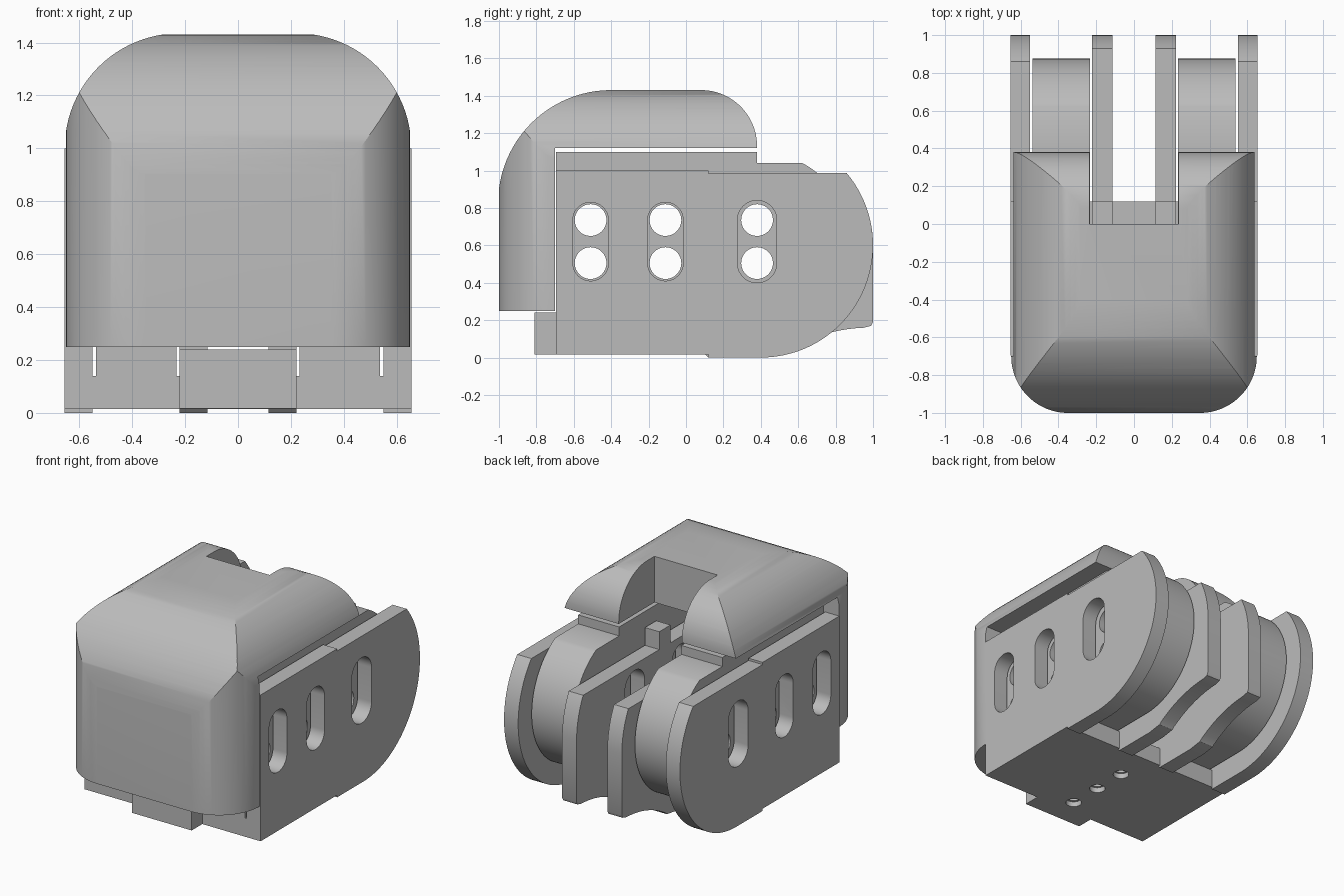
import bpy, bmesh
from math import cos, sin, radians
from mathutils import Vector

default = bpy.data.objects.get("Cube")
if default:
    bpy.data.objects.remove(default, do_unlink=True)

grey = bpy.data.materials.new("plain grey")
grey.use_nodes = True
COLOUR = (0.5, 0.5, 0.5, 1)
grey.diffuse_color = COLOUR
grey.node_tree.nodes["Principled BSDF"].inputs["Base Color"].default_value = COLOUR


def arc(cu, cv, r, start, end, n=24):
    """Points of an arc, angles in degrees."""
    angles = [radians(start + (end - start) * i / n) for i in range(n + 1)]
    return [(cu + r * cos(a), cv + r * sin(a)) for a in angles]


def prism(name, profile, axis, lo, hi):
    """Extrude a closed 2D profile along one axis."""
    place = {"x": lambda u, v, t: (t, u, v),
             "y": lambda u, v, t: (u, t, v),
             "z": lambda u, v, t: (u, v, t)}[axis]
    bm = bmesh.new()
    face = bm.faces.new([bm.verts.new(place(u, v, lo)) for u, v in profile])
    moved = bmesh.ops.extrude_face_region(bm, geom=[face])["geom"]
    shift = Vector(place(0, 0, hi - lo))
    bmesh.ops.translate(bm, vec=shift, verts=[g for g in moved if isinstance(g, bmesh.types.BMVert)])
    bmesh.ops.recalc_face_normals(bm, faces=bm.faces)
    mesh = bpy.data.meshes.new(name)
    bm.to_mesh(mesh)
    bm.free()
    mesh.materials.append(grey)
    obj = bpy.data.objects.new(name, mesh)
    bpy.context.collection.objects.link(obj)
    return obj


def box(name, x, y, z):
    return prism(name, [(y[0], z[0]), (y[1], z[0]), (y[1], z[1]), (y[0], z[1])], "x", *x)


def combine(obj, cutters, operation="DIFFERENCE"):
    """Apply booleans, then remove the helpers."""
    for cutter in cutters:
        cutter.hide_render = True
        mod = obj.modifiers.new("cut", "BOOLEAN")
        mod.operation, mod.solver, mod.object = operation, "EXACT", cutter
    graph = bpy.context.evaluated_depsgraph_get()
    mesh = bpy.data.meshes.new_from_object(obj.evaluated_get(graph))
    obj.modifiers.clear()
    obj.data = mesh
    for cutter in cutters:
        bpy.data.objects.remove(cutter, do_unlink=True)
    return obj


HOLE_Y = ((-0.51, 0.095), (-0.11, 0.095), (0.38, 0.105))
HOLE_Z = (0.505, 0.735)


def slots():
    return [prism("slot_cutter", arc(y, HOLE_Z[1], r, 0, 180) + arc(y, HOLE_Z[0], r, 180, 360),
                  "x", -1, 1) for y, r in HOLE_Y]


def bores():
    return [prism("bore_cutter", arc(y, z, 0.085, 0, 360, 32)[:-1], "x", -1, 1)
            for y, _ in HOLE_Y for z in HOLE_Z]


parts = []

# Rounded cover: the overlap of a side, a front and a top outline
side = ([(-1.005, 0.25), (-0.7, 0.25), (-0.7, 1.12), (0.38, 1.12)]
        + arc(0.08, 1.13, 0.3, 0, 90) + arc(-0.4, 0.825, 0.605, 90, 180))
front = [(-0.655, 0), (0.655, 0)] + arc(0.22, 1.0, 0.435, 0, 90) + arc(-0.22, 1.0, 0.435, 90, 180)
top = [(0.65, 1), (-0.65, 1)] + arc(-0.35, -0.7, 0.3, 180, 270) + arc(0.35, -0.7, 0.3, 270, 360)
cover = prism("cover", side, "x", -1.5, 1.5)
combine(cover, [prism("front_outline", front, "y", -2, 2),
                prism("top_outline", top, "z", -1, 2)], "INTERSECT")
combine(cover, [box("notch_cutter", (-0.235, 0.235), (0, 1), (0, 2))])
parts.append(cover)

# Base plate with front tongue and countersunk screw holes
base = box("base_plate", (-0.552, 0.552), (-0.695, 0.12), (0.015, 0.14))
screw_cutters = []
for y in (-0.6, -0.365, -0.13):
    for r, depth in ((0.05, 0.05), (0.035, 0.12)):
        screw_cutters.append(prism("screw_cutter", arc(0, y, r, 0, 360, 32)[:-1], "z", -0.1, depth))
combine(base, screw_cutters)
parts.append(base)
parts.append(box("front_tongue", (-0.222, 0.222), (-0.81, -0.69), (0.016, 0.24)))

# Side outlines
outer = ([(-0.695, 0.015), (0.12, 0.015), (0.12, 0)] + arc(0.4, 0.6, 0.6, -90, 40, 48)
         + [(0.12, 0.985), (0.12, 1.0), (-0.695, 1.0)])
motor = ([(-0.695, 0.14)] + arc(0.4, 0.62, 0.475, -90, 62, 48)
         + [(0.38, 1.04), (0.38, 1.1), (-0.695, 1.1)])
inner = ([(-0.69, 0.02), (0.1, 0.02), (0.12, 0), (0.42, 0), (0.52, 0.015)]
         + arc(0.98, -0.66, 0.82, 123, 92, 12) + [(0.99, 0.17), (1.0, 0.19)]
         + arc(0.4, 0.6, 0.6, 0, 28, 12) + [(0.12, 0.88), (0.12, 1.0), (0, 1.0), (0, 0.88), (-0.69, 0.88)])

# Mirrored pairs of plates and round-ended drums
for label, s in (("left", 1), ("right", -1)):
    for name, outline, a, b, cutters in (("outer_plate", outer, 0.55, 0.655, slots),
                                         ("drum", motor, 0.232, 0.537, bores),
                                         ("inner_plate", inner, 0.115, 0.222, slots)):
        obj = prism(f"{label}_{name}", outline, "x", min(s * a, s * b), max(s * a, s * b))
        parts.append(combine(obj, cutters()))

# Smooth the curves, keep edges sharp
bpy.ops.object.select_all(action="DESELECT")
for obj in parts:
    obj.select_set(True)
bpy.context.view_layer.objects.active = cover
bpy.ops.object.shade_smooth_by_angle(angle=radians(30))
